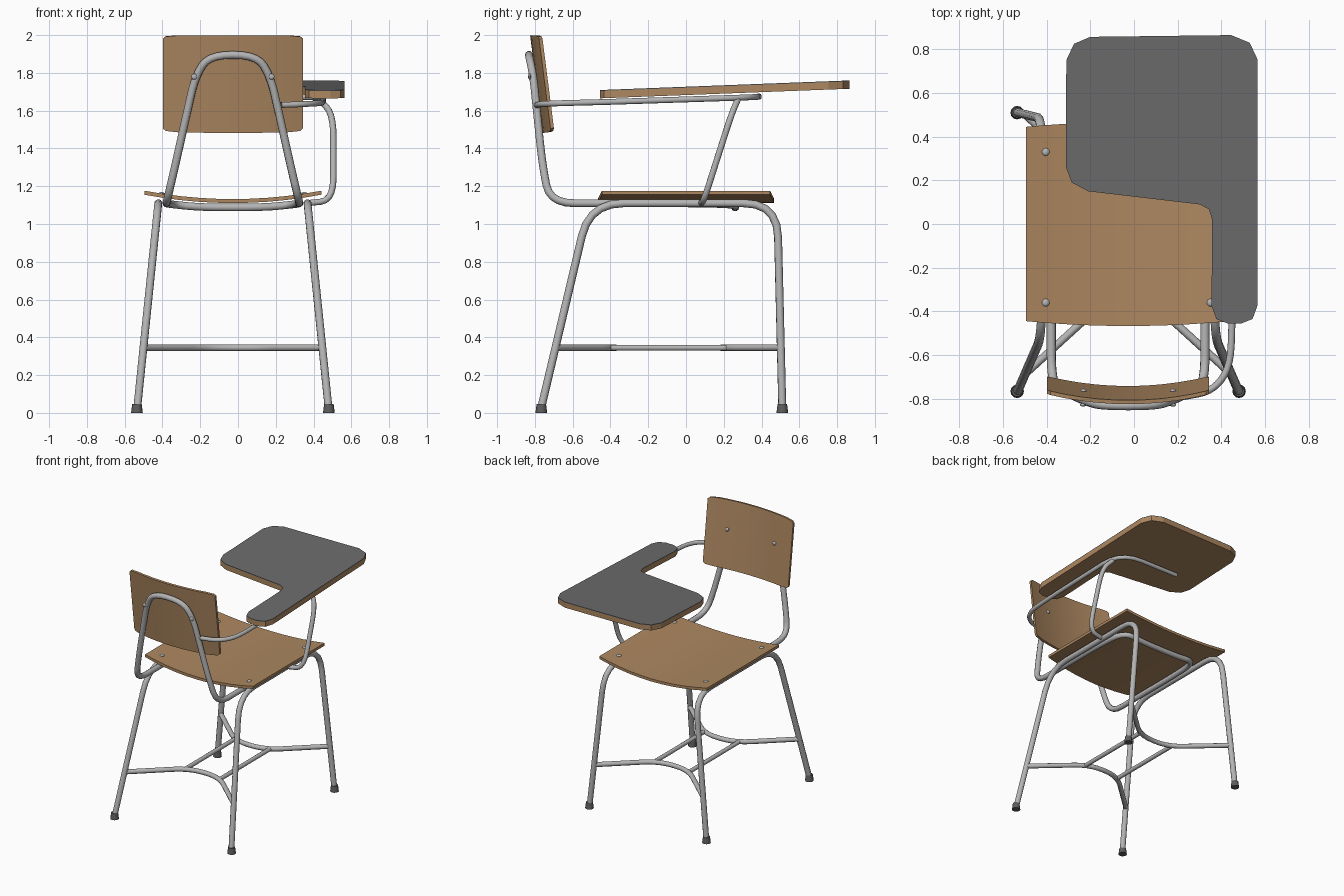
import bpy, bmesh, math
from mathutils import Vector

if "Cube" in bpy.data.objects:
    bpy.data.objects.remove(bpy.data.objects["Cube"])

CX = -0.027  # centre line of the chair itself


def material(name, rgb):
    m = bpy.data.materials.new(name)
    m.diffuse_color = (*rgb, 1)
    m.use_nodes = True
    m.node_tree.nodes["Principled BSDF"].inputs["Base Color"].default_value = m.diffuse_color
    return m


WOOD = material("plywood", (0.42, 0.245, 0.118))
METAL = material("steel", (0.46, 0.46, 0.46))
GREY = material("grey laminate", (0.15, 0.15, 0.15))
RUBBER = material("dark rubber", (0.11, 0.11, 0.11))


def finish(ob, mat, angle=35):
    ob.data.materials.clear()
    ob.data.materials.append(mat)
    bpy.ops.object.select_all(action='DESELECT')
    ob.select_set(True)
    bpy.context.view_layer.objects.active = ob
    bpy.ops.object.shade_smooth_by_angle(angle=math.radians(angle))


def mesh_object(name, bm, mat, angle=35):
    bmesh.ops.recalc_face_normals(bm, faces=bm.faces[:])
    me = bpy.data.meshes.new(name)
    bm.to_mesh(me)
    bm.free()
    ob = bpy.data.objects.new(name, me)
    bpy.context.collection.objects.link(ob)
    finish(ob, mat, angle)


def rounded(points, r, closed=False, steps=5):
    """Replace the corners of a path by smooth bends."""
    p = [Vector(q) for q in points]
    out, n = [], len(p)
    for i, c in enumerate(p):
        if not closed and i in (0, n - 1):
            out.append(c)
            continue
        a, b = p[i - 1] - c, p[(i + 1) % n] - c
        s = c + a.normalized() * min(r, a.length * 0.48)
        e = c + b.normalized() * min(r, b.length * 0.48)
        for k in range(steps + 1):
            t = k / steps
            out.append(s * (1 - t) ** 2 + c * 2 * t * (1 - t) + e * t * t)
    return out


def tube(name, points, radius, bend=0.1, closed=False):
    path = rounded(points, bend, closed)
    cu = bpy.data.curves.new(name, 'CURVE')
    cu.dimensions = '3D'
    cu.bevel_depth = radius
    cu.bevel_resolution = 3
    cu.use_fill_caps = True
    sp = cu.splines.new('POLY')
    sp.points.add(len(path) - 1)
    for pt, q in zip(sp.points, path):
        pt.co = (*q, 1)
    sp.use_cyclic_u = closed
    ob = bpy.data.objects.new(name, cu)
    bpy.context.collection.objects.link(ob)
    bpy.ops.object.select_all(action='DESELECT')
    ob.select_set(True)
    bpy.context.view_layer.objects.active = ob
    bpy.ops.object.convert(target='MESH')
    finish(bpy.context.view_layer.objects.active, METAL, 50)


def extrude_faces(bm, offset):
    geo = bmesh.ops.extrude_face_region(bm, geom=bm.faces[:], use_keep_orig=True)
    bmesh.ops.translate(bm, vec=offset, verts=[v for v in geo['geom'] if isinstance(v, bmesh.types.BMVert)])


def sheet(name, columns, offset):
    """Bent plywood: a strip of two-point columns given a thickness."""
    bm = bmesh.new()
    cols = [[bm.verts.new(q) for q in c] for c in columns]
    for a, b in zip(cols, cols[1:]):
        bm.faces.new((a[0], b[0], b[1], a[1]))
    extrude_faces(bm, offset)
    mesh_object(name, bm, WOOD)


def slab(name, outline, z0, thick, mat):
    bm = bmesh.new()
    bm.faces.new([bm.verts.new((x, y, z0 + 0.0385 * (y + 0.46))) for x, y in outline])
    extrude_faces(bm, (0, 0, thick))
    mesh_object(name, bm, mat, 20)


def rivet(name, loc, scale):
    bm = bmesh.new()
    bmesh.ops.create_uvsphere(bm, u_segments=10, v_segments=6, radius=1)
    bmesh.ops.scale(bm, vec=scale, verts=bm.verts)
    bmesh.ops.translate(bm, vec=loc, verts=bm.verts)
    mesh_object(name, bm, METAL, 50)


# seat: curved up at the sides, bowed front and rear edges
U = [-1, -0.8, -0.6, -0.4, -0.2, 0, 0.2, 0.4, 0.6, 0.8, 1]
sheet("seat", [[(CX + 0.468 * u, s * (0.467 - 0.022 * u * u), 1.111 + 0.044 * u * u)
                for s in (-1, 1)] for u in U], (0, 0, 0.021))

# backrest: tilted, curved around the sitter, slightly clipped corners
UB = [-1, -0.96, -0.8, -0.6, -0.4, -0.2, 0, 0.2, 0.4, 0.6, 0.8, 0.96, 1]
cols = []
for u in UB:
    clip = 0.035 if abs(u) == 1 else (0.01 if abs(u) == 0.96 else 0)
    cols.append([(CX + 0.371 * u, -0.76 - 0.065 * t + 0.045 * u * u,
                  1.482 + 0.515 * t + 0.006 * u * u * (1 - t)) for t in (clip, 1 - clip)])
sheet("backrest", cols, (0, 0.018, 0.002))

# back support loop, running on as a U under the seat
half = [(0.17, 0.26, 1.088), (0.335, 0.26, 1.105), (0.352, 0.0, 1.11), (0.352, -0.72, 1.11),
        (0.305, -0.76, 1.31), (0.245, -0.788, 1.58), (0.200, -0.808, 1.78), (0.125, -0.832, 1.895)]
loop = [(CX + x, y, z) for x, y, z in half] + [(CX - x, y, z) for x, y, z in reversed(half)]
tube("back_support_loop", loop, 0.021, 0.13, closed=True)

# legs, feet and seat rivets on both sides
for s, side in ((-1, "left"), (1, "right")):
    tube(side + "_leg_frame", [(CX + s * 0.507, -0.768, 0.02), (CX + s * 0.395, -0.51, 1.11),
                               (CX + s * 0.395, 0.483, 1.11), (CX + s * 0.507, 0.51, 0.02)], 0.021, 0.18)
    for y, end in ((-0.766, "front"), (0.51, "rear")):
        bm = bmesh.new()
        bmesh.ops.create_cone(bm, cap_ends=True, segments=12, radius1=0.031, radius2=0.025, depth=0.048)
        bmesh.ops.translate(bm, vec=(CX + s * 0.508, y, 0.024), verts=bm.verts)
        mesh_object(f"{end}_{side}_foot", bm, RUBBER)
    for y in (-0.36, 0.33):
        rivet(side + "_seat_rivet", (CX + s * 0.378, y, 1.161), (0.018, 0.018, 0.008))
    rivet(side + "_back_rivet", (CX + s * 0.205, -0.764, 1.78), (0.015, 0.01, 0.015))
    rivet(side + "_back_bolt", (CX + s * 0.205, -0.828, 1.78), (0.016, 0.008, 0.016))
    # straight bar between the two bent struts
    tube(side + "_brace_bar", [(CX + s * 0.15, -0.41, 0.345), (CX + s * 0.15, 0.225, 0.345)], 0.016)

# bent struts joining the legs in pairs
for name, ye, ya in (("front_strut", -0.688, -0.375), ("rear_strut", 0.502, 0.19)):
    tube(name, [(CX - 0.473, ye, 0.345), (CX - 0.13, ya, 0.345),
                (CX + 0.13, ya, 0.345), (CX + 0.473, ye, 0.345)], 0.018, 0.12)

# arm tube under the desk and its post
tube("arm_tube", [(0.23, -0.79, 1.63), (0.36, -0.765, 1.635), (0.44, -0.66, 1.64),
                  (0.45, -0.45, 1.645), (0.45, 0.385, 1.672), (-0.08, 0.385, 1.676)], 0.016, 0.2)
tube("arm_post", [(0.365, 0.08, 1.11), (0.505, 0.095, 1.125),
                  (0.505, 0.24, 1.58), (0.43, 0.275, 1.66)], 0.017, 0.13)

# desk: wooden board with a grey laminate top
OUTLINE = [(-0.31, 0.75), (-0.275, 0.825), (-0.2, 0.857), (0.445, 0.865), (0.53, 0.83), (0.565, 0.755),
           (0.565, -0.375), (0.543, -0.435), (0.49, -0.456), (0.43, -0.456), (0.377, -0.435), (0.355, -0.375),
           (0.358, 0.02), (0.343, 0.068), (0.3, 0.09), (-0.21, 0.15), (-0.285, 0.19), (-0.312, 0.26)]
slab("desk_board", OUTLINE, 1.665, 0.039, WOOD)
slab("desk_surface", OUTLINE, 1.704, 0.005, GREY)
